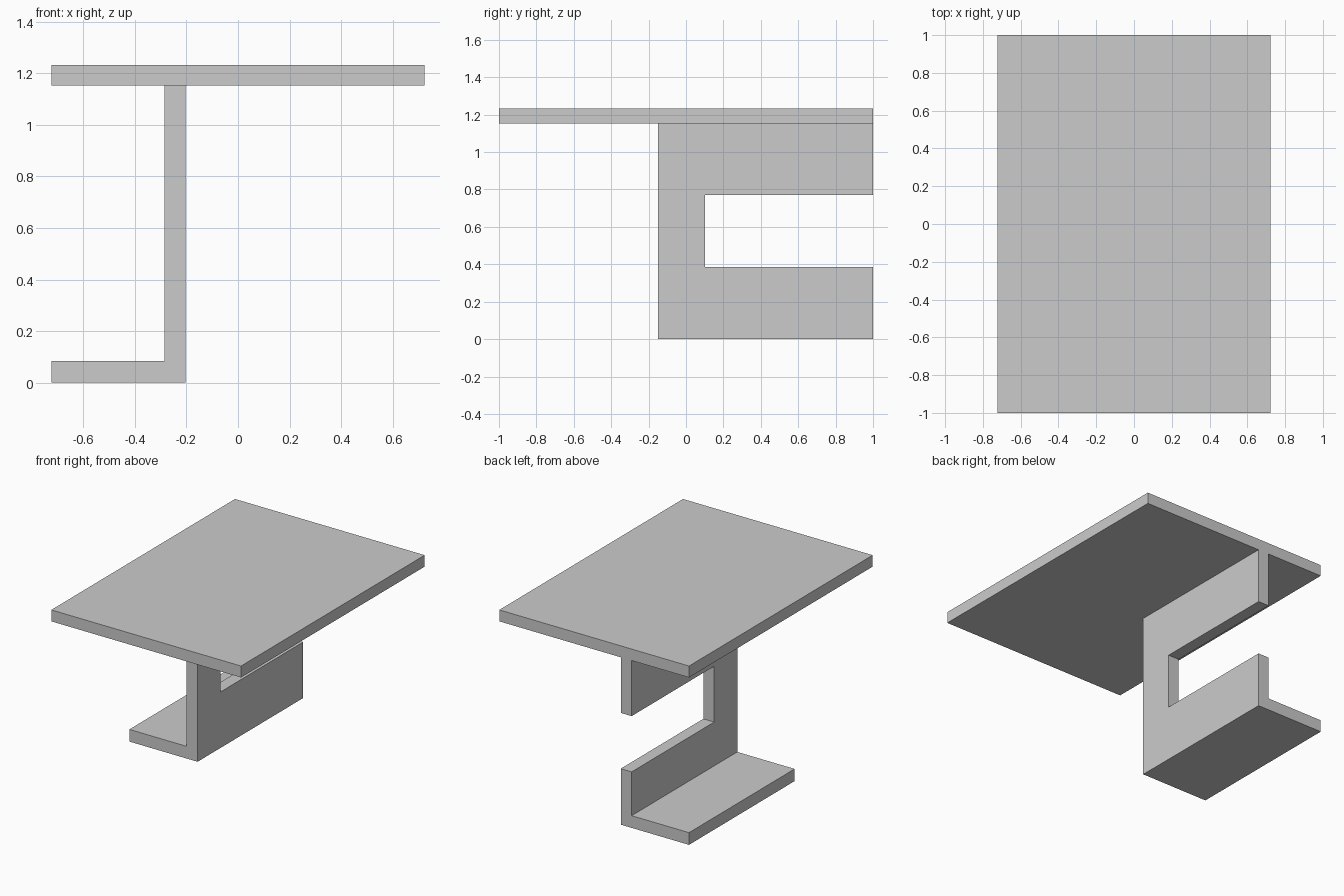
import bpy
import bmesh

if "Cube" in bpy.data.objects:
    bpy.data.objects.remove(bpy.data.objects["Cube"])


def extrude(name, points, vector):
    """Solid made by sweeping a closed flat outline along a vector."""
    bm = bmesh.new()
    face = bm.faces.new([bm.verts.new(p) for p in points])
    swept = bmesh.ops.extrude_face_region(bm, geom=[face])
    verts = [g for g in swept["geom"] if isinstance(g, bmesh.types.BMVert)]
    bmesh.ops.translate(bm, verts=verts, vec=vector)
    bmesh.ops.recalc_face_normals(bm, faces=bm.faces[:])
    mesh = bpy.data.meshes.new(name)
    bm.to_mesh(mesh)
    bm.free()
    obj = bpy.data.objects.new(name, mesh)
    bpy.context.collection.objects.link(obj)
    return obj


def box(name, x0, x1, y0, y1, z0, z1):
    outline = [(x0, y0, z0), (x1, y0, z0), (x1, y1, z0), (x0, y1, z0)]
    return extrude(name, outline, (0, 0, z1 - z0))


HALF_W = 0.723               # half width of the top
WEB_L, WEB_R = -0.286, -0.203  # sides of the upright
FRONT, BACK = -0.15, 1.0     # depth range of the stand
FOOT_H, TOP_Z, TOP_END = 0.084, 1.153, 1.232

# Table top
box("table_top", -HALF_W, HALF_W, -1, 1, TOP_Z, TOP_END)

# Stand: L-shaped section (foot and upright) swept front to back
section = [(-HALF_W, 0), (WEB_R, 0), (WEB_R, TOP_Z),
           (WEB_L, TOP_Z), (WEB_L, FOOT_H), (-HALF_W, FOOT_H)]
stand = extrude("stand", [(x, FRONT, z) for x, z in section],
                (0, BACK - FRONT, 0))

# Notch open at the back of the upright
notch = box("notch_cutter", WEB_L - 0.1, WEB_R + 0.1, 0.102, 1.2, 0.386, 0.77)
notch.hide_render = True
notch.display_type = 'WIRE'
cut = stand.modifiers.new("notch", 'BOOLEAN')
cut.operation = 'DIFFERENCE'
cut.solver = 'EXACT'
cut.object = notch
